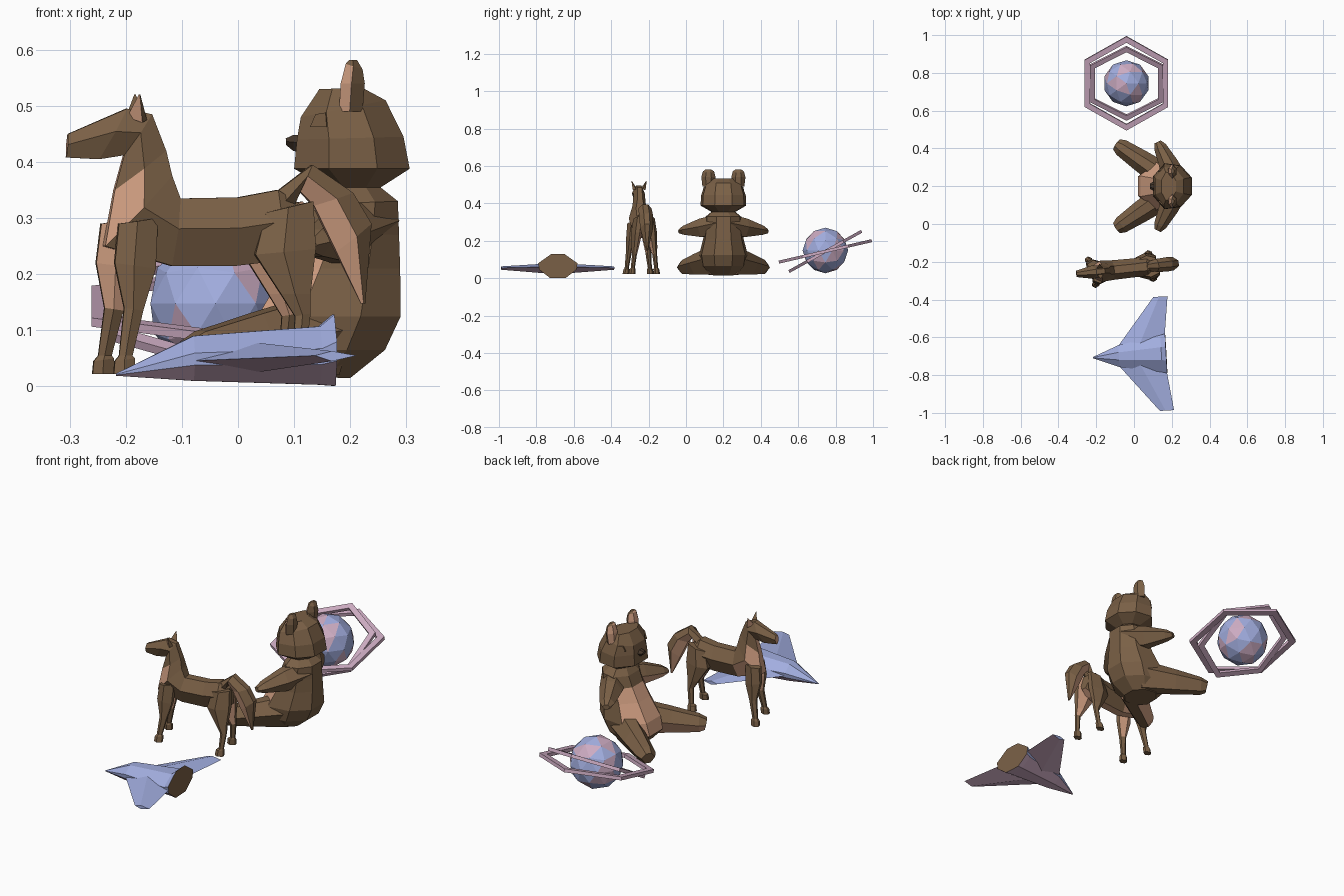
import bpy, bmesh, math
from mathutils import Matrix, Vector

cube = bpy.data.objects.get("Cube")
if cube:
    bpy.data.objects.remove(cube)


def material(name, color):
    m = bpy.data.materials.new(name)
    m.use_nodes = True
    m.diffuse_color = (*color, 1)
    m.node_tree.nodes["Principled BSDF"].inputs["Base Color"].default_value = (*color, 1)
    return m


BROWN = material("brown", (0.195, 0.117, 0.061))
PEACH = material("peach", (0.66, 0.36, 0.23))
BLUE = material("pale blue", (0.36, 0.42, 0.74))
PINK = material("dusty pink", (0.61, 0.41, 0.54))
DARK = material("dark brown", (0.06, 0.038, 0.024))

# Half cross-sections: (fraction from first edge to second, fraction of width)
HEX = ((0, .4), (.45, 1), (1, .4))
OCT = ((0, .42), (.3, 1), (.72, .9), (1, .38))


def finish(name, bm, mats, rule=None, place=Matrix()):
    """Place the mesh, orient it outward and colour its faces by rule."""
    bm.transform(place)
    bmesh.ops.recalc_face_normals(bm, faces=bm.faces)
    bm.normal_update()
    if rule:
        for f in bm.faces:
            f.material_index = int(rule(f.calc_center_median(), f.normal))
    me = bpy.data.meshes.new(name)
    bm.to_mesh(me)
    bm.free()
    for m in mats:
        me.materials.append(m)
    ob = bpy.data.objects.new(name, me)
    bpy.context.collection.objects.link(ob)
    return ob


def skin(name, rings, mats, rule=None, place=Matrix()):
    """Bridge rings of points and cap both ends."""
    bm = bmesh.new()
    loops = [[bm.verts.new(p) for p in ring] for ring in rings]
    n = len(loops[0])
    for a, b in zip(loops, loops[1:]):
        for i in range(n):
            j = (i + 1) % n
            bm.faces.new((a[i], a[j], b[j], b[i]))
    bm.faces.new(loops[0])
    bm.faces.new(loops[-1])
    return finish(name, bm, mats, rule, place)


def loft(name, sections, shape, mats, rule=None, place=Matrix()):
    """Each section: x, z of one edge, x, z of the opposite edge, half width."""
    rings = []
    for x1, z1, x2, z2, w in sections:
        half = [(x1 + (x2 - x1) * t, w * k, z1 + (z2 - z1) * t) for t, k in shape]
        rings.append(half + [(x, -y, z) for x, y, z in reversed(half)])
    return skin(name, rings, mats, rule, place)


def at(x, y, z=0, yaw=0):
    return Matrix.Translation((x, y, z)) @ Matrix.Rotation(math.radians(yaw), 4, 'Z')


SIDES = ((1, "left"), (-1, "right"))
FUR = (BROWN, PEACH)

# Horse: body, neck and head in one skin
HORSE = at(0, -.232, 0, 6)
loft("horse_body", [
    (.11, .325, .125, .25, .03), (.07, .35, .08, .225, .055), (0, .337, -.005, .215, .05),
    (-.105, .335, -.12, .215, .052), (-.12, .375, -.24, .25, .056),
    (-.13, .42, -.222, .35, .036), (-.155, .485, -.205, .412, .03),
    (-.2, .495, -.25, .405, .035), (-.305, .45, -.308, .408, .017)],
    HEX, FUR,
    lambda c, n: n.x < -.8 or (n.x < -.2 and c.x < -.15 and c.z < .4) or (n.z < -.8 and c.z < .25),
    HORSE)

loft("horse_tail", [
    (.07, .348, .09, .3, .025), (.132, .395, .108, .35, .035), (.205, .345, .135, .322, .038),
    (.238, .29, .175, .24, .035), (.228, .148, .22, .148, .006)],
    HEX, FUR, lambda c, n: c.x > .12 and n.x + .5 * n.z < -.1, HORSE)

for s, side in SIDES:
    inner = lambda c, n, s=s: n.y * s < -.5 and c.z > .1
    loft(f"horse_front_leg_{side}", [
        (-.23, .29, -.16, .3, .028), (-.238, .22, -.165, .21, .024), (-.222, .14, -.188, .135, .016),
        (-.232, .055, -.208, .055, .011), (-.24, .045, -.204, .05, .016),
        (-.242, .022, -.204, .022, .018)],
        HEX, FUR, inner,
        HORSE @ at(-.012 * s, .04 * s) @ Matrix.Shear('XY', 4, (0, -.12 * s)) @ at(0, .03 * s))
    loft(f"horse_hind_leg_{side}", [
        (.04, .31, .125, .33, .026), (.02, .235, .128, .245, .03), (.065, .165, .118, .165, .02),
        (.09, .125, .118, .13, .013), (.086, .055, .108, .055, .011),
        (.074, .048, .11, .05, .016), (.07, .022, .11, .022, .018)],
        HEX, FUR, inner,
        HORSE @ at(-.006 * s, .04 * s) @ Matrix.Shear('XY', 4, (0, -.12 * s)) @ at(0, .03 * s))
    skin(f"horse_ear_{side}", [
        [(-.2, .012 * s, .48), (-.165, .018 * s, .475), (-.175, .034 * s, .47)],
        [(-.182, .038 * s, .52), (-.179, .039 * s, .52), (-.18, .041 * s, .518)]],
        FUR, lambda c, n: n.x < -.3, HORSE)

# Bear: sitting torso, head and face
BEAR = at(0, .2)
loft("bear_torso", [
    (.06, .018, .2, .015, .08), (.02, .065, .262, .065, .12), (.035, .125, .29, .125, .13),
    (.085, .21, .289, .21, .108), (.12, .275, .287, .27, .1), (.14, .325, .285, .33, .098),
    (.165, .358, .25, .358, .06)],
    OCT, FUR, lambda c, n: n.x < -.45 and .08 < c.z < .3, BEAR)
loft("bear_head", [
    (.165, .352, .25, .352, .06), (.1, .388, .306, .388, .122), (.105, .44, .295, .445, .12),
    (.112, .48, .263, .51, .102), (.145, .53, .222, .532, .075)],
    OCT, FUR, None, BEAR)
loft("bear_nose", [
    (.12, .448, .12, .415, .024), (.098, .448, .098, .42, .022), (.085, .442, .086, .43, .014)],
    HEX, (DARK,), None, BEAR)

for s, side in SIDES:
    loft(f"bear_ear_{side}", [
        (.18, .49, .222, .49, .032), (.183, .54, .226, .54, .038),
        (.192, .575, .222, .565, .03), (.198, .582, .212, .582, .014)],
        HEX, FUR, lambda c, n: n.x < -.6, BEAR @ at(0, .08 * s))
    # Small wedge eyes set against the face
    skin(f"bear_eye_{side}", [
        [(.13, .075 * s, .462), (.162, .105 * s, .462), (.157, .1 * s, .488), (.14, .08 * s, .485)],
        [(.128, .084 * s, .462), (.158, .112 * s, .462), (.156, .106 * s, .488), (.138, .087 * s, .485)]],
        (BROWN,), None, BEAR)
    loft(f"bear_leg_{side}", [
        (.03, .17, .03, .02, .07), (-.13, .13, -.13, .02, .058), (-.25, .098, -.25, .022, .046),
        (-.285, .08, -.275, .03, .032)],
        HEX, FUR, lambda c, n, s=s: n.y * s < -.4 and n.z < .1 and n.x > -.9,
        BEAR @ at(.14, .065 * s, 0, -34 * s))
    loft(f"bear_arm_{side}", [
        (.02, .345, .02, .235, .06), (-.1, .318, -.09, .22, .052), (-.2, .28, -.195, .232, .034),
        (-.228, .262, -.228, .24, .018)],
        HEX, FUR, lambda c, n: n.z < -.3 and n.x < -.4, BEAR @ at(.225, .03 * s, 0, -64 * s))

# Ship: tapered hull with an engine plate at the stern
SHIP = at(0, -.695, 0, 3.3)
HULL = ((0, .35), (.38, 1), (.65, .95), (1, .4))
loft("ship_hull", [
    (-.218, .023, -.218, .019, .003), (-.08, .09, -.08, .01, .058), (.145, .107, .145, .003, .098),
    (.17, .128, .172, .001, .105)],
    HULL, (BLUE, PINK, BROWN), lambda c, n: 2 if n.x > .8 else n.z < -.25, SHIP)
for s, side in SIDES:
    skin(f"ship_wing_{side}", [
        [(-.1, .03 * s, .045), (.03, .05 * s, .078), (.165, .07 * s, .06), (.03, .05 * s, .025)],
        [(.12, .302 * s, .055), (.15, .302 * s, .063), (.195, .302 * s, .055), (.15, .302 * s, .045)]],
        (BLUE, PINK), lambda c, n: n.z < -.25, SHIP)

# Planet: faceted globe with patches of land
LANDS = [Vector(d).normalized() for d in (
    (.1, .8, .9), (-.4, -.1, .9), (.5, -.7, .6), (-.9, .4, .3), (.9, .6, -.1),
    (.8, -.4, -.5), (-.5, -.8, -.5), (0, .5, -1), (-.8, .7, -.4))]
bm = bmesh.new()
bmesh.ops.create_icosphere(bm, subdivisions=2, radius=.122)
finish("planet", bm, (BLUE, PINK),
       lambda c, n: max(n.dot(d) for d in LANDS) > .92, at(-.04, .745, .148))

# Two tilted hexagonal rings
for name, tilt, outer, inner in (("outer_ring", 13, .255, .222), ("inner_ring", 29, .222, .192)):
    bm = bmesh.new()
    loops = []
    for r, z in ((outer, -.008), (outer, .008), (inner, .008), (inner, -.008)):
        loops.append([bm.verts.new((r * math.sin(i * math.pi / 3), r * math.cos(i * math.pi / 3), z))
                      for i in range(6)])
    for k in range(4):
        a, b = loops[k], loops[(k + 1) % 4]
        for i in range(6):
            j = (i + 1) % 6
            bm.faces.new((a[i], a[j], b[j], b[i]))
    finish(name, bm, (PINK,), None,
           at(-.04, .745, .143) @ Matrix.Rotation(math.radians(tilt), 4, 'X'))
